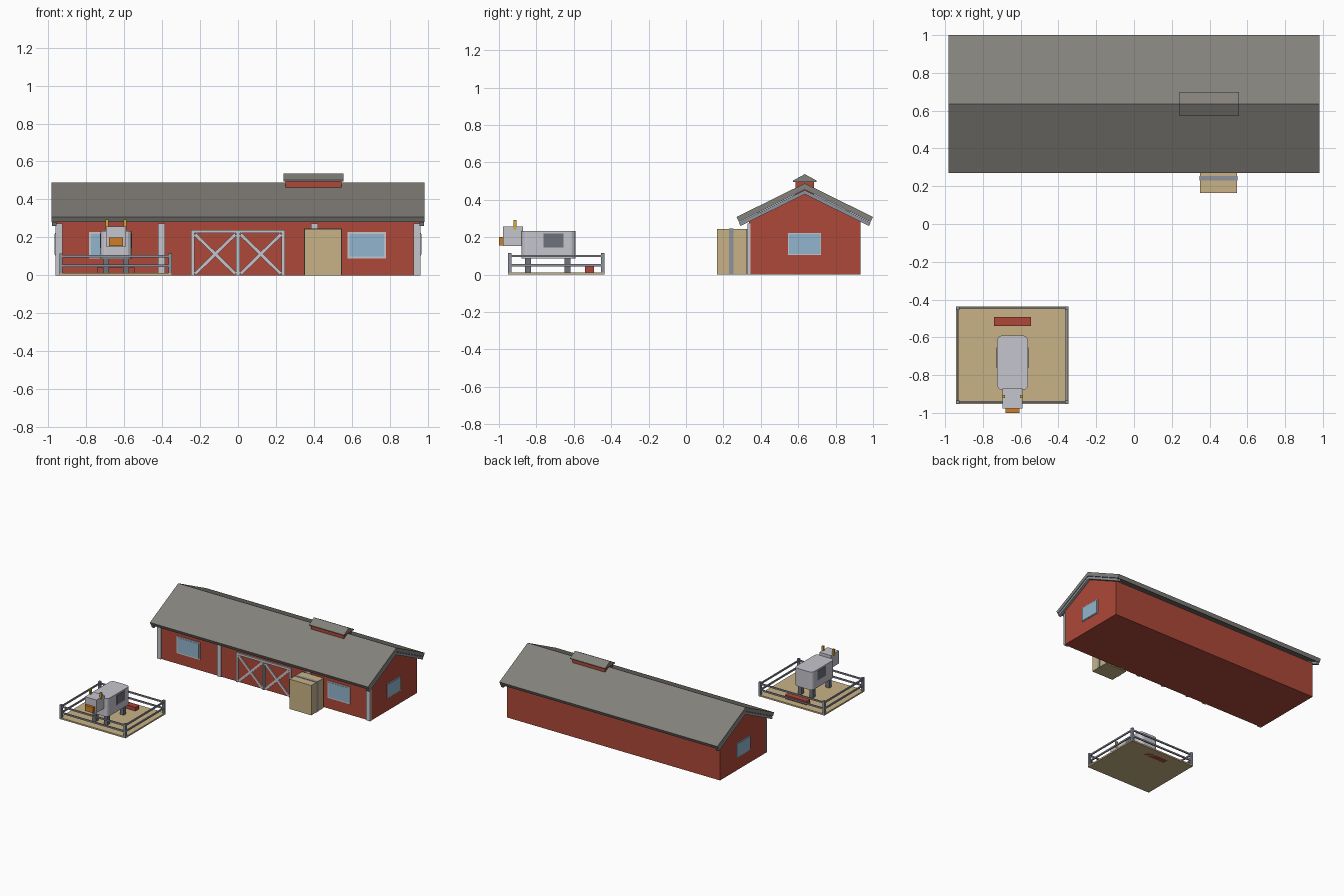
import bpy, bmesh, math
from mathutils import Vector

if "Cube" in bpy.data.objects:
    bpy.data.objects.remove(bpy.data.objects["Cube"], do_unlink=True)


def material(name, r, g, b):
    m = bpy.data.materials.new(name)
    m.use_nodes = True
    m.diffuse_color = (r, g, b, 1)
    m.node_tree.nodes["Principled BSDF"].inputs["Base Color"].default_value = (r, g, b, 1)
    return m


RED = material("barn red", 0.42, 0.065, 0.04)
ROOF = material("roof grey", 0.23, 0.22, 0.20)
WHITE = material("trim white", 0.56, 0.56, 0.61)
GLASS = material("window blue", 0.29, 0.46, 0.61)
STRAW = material("straw tan", 0.58, 0.45, 0.24)
RAIL = material("rail grey", 0.27, 0.29, 0.34)
DARK = material("dark grey", 0.16, 0.17, 0.20)
ORANGE = material("muzzle orange", 0.62, 0.21, 0.02)
YELLOW = material("horn yellow", 0.62, 0.42, 0.04)


def finish(name, bm, mat):
    bmesh.ops.recalc_face_normals(bm, faces=bm.faces)
    me = bpy.data.meshes.new(name)
    bm.to_mesh(me)
    bm.free()
    me.materials.append(mat)
    ob = bpy.data.objects.new(name, me)
    bpy.context.collection.objects.link(ob)
    return ob


def box(name, mat, x, y, z):
    """Box from (low, high) pairs."""
    bm = bmesh.new()
    bmesh.ops.create_cube(bm, size=1)
    for v in bm.verts:
        v.co = [(lo + hi) / 2 + c * (hi - lo) for c, (lo, hi) in zip(v.co, (x, y, z))]
    return finish(name, bm, mat)


def extrude_x(name, mat, profile, x0, x1):
    """Sweep a (y, z) outline along x."""
    bm = bmesh.new()
    face = bm.faces.new([bm.verts.new((x0, y, z)) for y, z in profile])
    new = bmesh.ops.extrude_face_region(bm, geom=[face])["geom"]
    verts = [g for g in new if isinstance(g, bmesh.types.BMVert)]
    bmesh.ops.translate(bm, verts=verts, vec=(x1 - x0, 0, 0))
    return finish(name, bm, mat)


def brace(name, mat, a, b, width, y):
    """Flat board between two (x, z) points."""
    a, b = Vector(a), Vector(b)
    side = Vector((a.y - b.y, b.x - a.x)).normalized() * width / 2
    bm = bmesh.new()
    corners = [a + side, a - side, b - side, b + side]
    face = bm.faces.new([bm.verts.new((c.x, y[0], c.y)) for c in corners])
    new = bmesh.ops.extrude_face_region(bm, geom=[face])["geom"]
    verts = [g for g in new if isinstance(g, bmesh.types.BMVert)]
    bmesh.ops.translate(bm, verts=verts, vec=(0, y[1] - y[0], 0))
    return finish(name, bm, mat)


RIDGE, SLOPE = 0.635, math.atan(0.493)


def chevron(name, mat, peak, half, thick, x0, x1):
    """Two pitched slabs meeting at the ridge, ends cut square to the pitch."""
    end_z = peak - half * math.tan(SLOPE)
    dy, dz = thick * math.sin(SLOPE), thick * math.cos(SLOPE)
    inner = peak - thick / math.cos(SLOPE)
    pts = [(RIDGE - half, end_z), (RIDGE, peak), (RIDGE + half, end_z),
           (RIDGE + half - dy, end_z - dz), (RIDGE, inner), (RIDGE - half + dy, end_z - dz)]
    return extrude_x(name, mat, pts, x0, x1)


# Barn walls with gables
front, back = 0.337, 0.933
extrude_x("barn_walls", RED, [(front, 0), (back, 0), (back, 0.29), (RIDGE, 0.437), (front, 0.29)],
          -0.96, 0.96)
chevron("main_roof", ROOF, 0.488, 0.365, 0.03, -0.983, 0.983)
for s, side in ((-1, "right"), (1, "left")):
    chevron(side + "_gable_board", RAIL, 0.452, 0.353, 0.02, *sorted((s * 0.958, s * 0.98)))

# Roof vent
box("vent_body", RED, (0.25, 0.545), (0.585, 0.685), (0.42, 0.505))
extrude_x("vent_roof", ROOF, [(0.571, 0.495), (0.571, 0.502), (RIDGE, 0.537), (0.699, 0.502), (0.699, 0.495)],
          0.24, 0.556)

# Front posts
for i, x in enumerate((-0.943, -0.403, 0.403, 0.943)):
    box(f"wall_post_{i + 1}", WHITE, (x - 0.018, x + 0.018), (0.328, 0.345), (0, 0.272))

# Barn doors with cross braces
DOOR_Y = (0.326, 0.338)
box("door_header", WHITE, (-0.248, 0.248), DOOR_Y, (0.222, 0.24))
for s, side in ((-1, "right"), (1, "left")):
    box(side + "_door_jamb", WHITE, sorted((s * 0.23, s * 0.248)), DOOR_Y, (0, 0.222))
    box(side + "_door_stile", WHITE, sorted((s * 0.001, s * 0.01)), DOOR_Y, (0, 0.222))
    for z0, z1, kind in ((0.008, 0.216, "rising"), (0.216, 0.008, "falling")):
        brace(f"{side}_door_{kind}_brace", WHITE, (s * 0.014, z0), (s * 0.226, z1), 0.018, (0.329, 0.338))


# Windows: a thin frame plate with a pane on it
def front_window(name, x0, x1, z0, z1):
    box(name + "_frame", WHITE, (x0, x1), (0.331, 0.338), (z0, z1))
    box(name + "_pane", GLASS, (x0 + 0.01, x1 - 0.01), (0.329, 0.335), (z0 + 0.01, z1 - 0.01))


front_window("front_left_window", 0.577, 0.78, 0.088, 0.228)
front_window("front_right_window", -0.785, -0.575, 0.088, 0.228)
for s, side in ((-1, "right"), (1, "left")):
    box(side + "_end_window_frame", WHITE, sorted((s * 0.959, s * 0.965)), (0.545, 0.723), (0.104, 0.223))
    box(side + "_end_window_pane", GLASS, sorted((s * 0.961, s * 0.968)), (0.55, 0.718), (0.109, 0.218))

# Straw bale stack with strap
box("straw_bale", STRAW, (0.35, 0.545), (0.165, 0.325), (0, 0.243))
box("bale_strap", RAIL, (0.347, 0.548), (0.23, 0.254), (0, 0.246))

# Pen floor, fence and trough
PX, PY = (-0.942, -0.348), (-0.952, -0.437)
box("pen_floor", STRAW, PX, PY, (0, 0.012))
for i, x in enumerate((PX[0], PX[1] - 0.018)):
    for j, y in enumerate((PY[0], PY[1] - 0.018)):
        box(f"fence_post_{i * 2 + j + 1}", RAIL, (x, x + 0.018), (y, y + 0.018), (0, 0.116))
for level, z in (("lower", 0.044), ("upper", 0.094)):
    for i in (0, 1):
        x, y = (PX[0] + 0.004, PX[1] - 0.014)[i], (PY[0] + 0.004, PY[1] - 0.014)[i]
        box(f"{level}_side_rail_{i + 1}", RAIL, (x, x + 0.01), PY, (z, z + 0.012))
        box(f"{level}_cross_rail_{i + 1}", RAIL, PX, (y, y + 0.01), (z, z + 0.012))
box("feed_trough", RED, (-0.742, -0.546), (-0.54, -0.492), (0, 0.042))

# Cow body with rounded upright edges
CX = -0.643
body = box("cow_body", WHITE, (CX - 0.082, CX + 0.082), (-0.88, -0.59), (0.087, 0.233))
bm = bmesh.new()
bm.from_mesh(body.data)
upright = [e for e in bm.edges if abs(e.verts[0].co.z - e.verts[1].co.z) > 0.1]
bmesh.ops.bevel(bm, geom=upright, offset=0.03, segments=4, profile=0.5, affect='EDGES')
bm.to_mesh(body.data)
bm.free()

# Cow head, muzzle, horns, patches and legs
box("cow_head", WHITE, (CX - 0.052, CX + 0.052), (-0.978, -0.872), (0.153, 0.257))
box("cow_muzzle", ORANGE, (CX - 0.038, CX + 0.038), (-1.0, -0.97), (0.155, 0.2))
for s, side in ((-1, "right"), (1, "left")):
    hx = CX + s * 0.048
    box(side + "_horn", YELLOW, (hx - 0.008, hx + 0.008), (-0.922, -0.906), (0.24, 0.293))
    box(side + "_patch", DARK, sorted((CX + s * 0.08, CX + s * 0.085)), (-0.762, -0.655), (0.145, 0.22))
    lx = CX + s * 0.052
    for end, y in (("front", -0.845), ("rear", -0.634)):
        box(f"{end}_{side}_leg", DARK, (lx - 0.016, lx + 0.016), (y - 0.016, y + 0.016), (0.01, 0.09))
